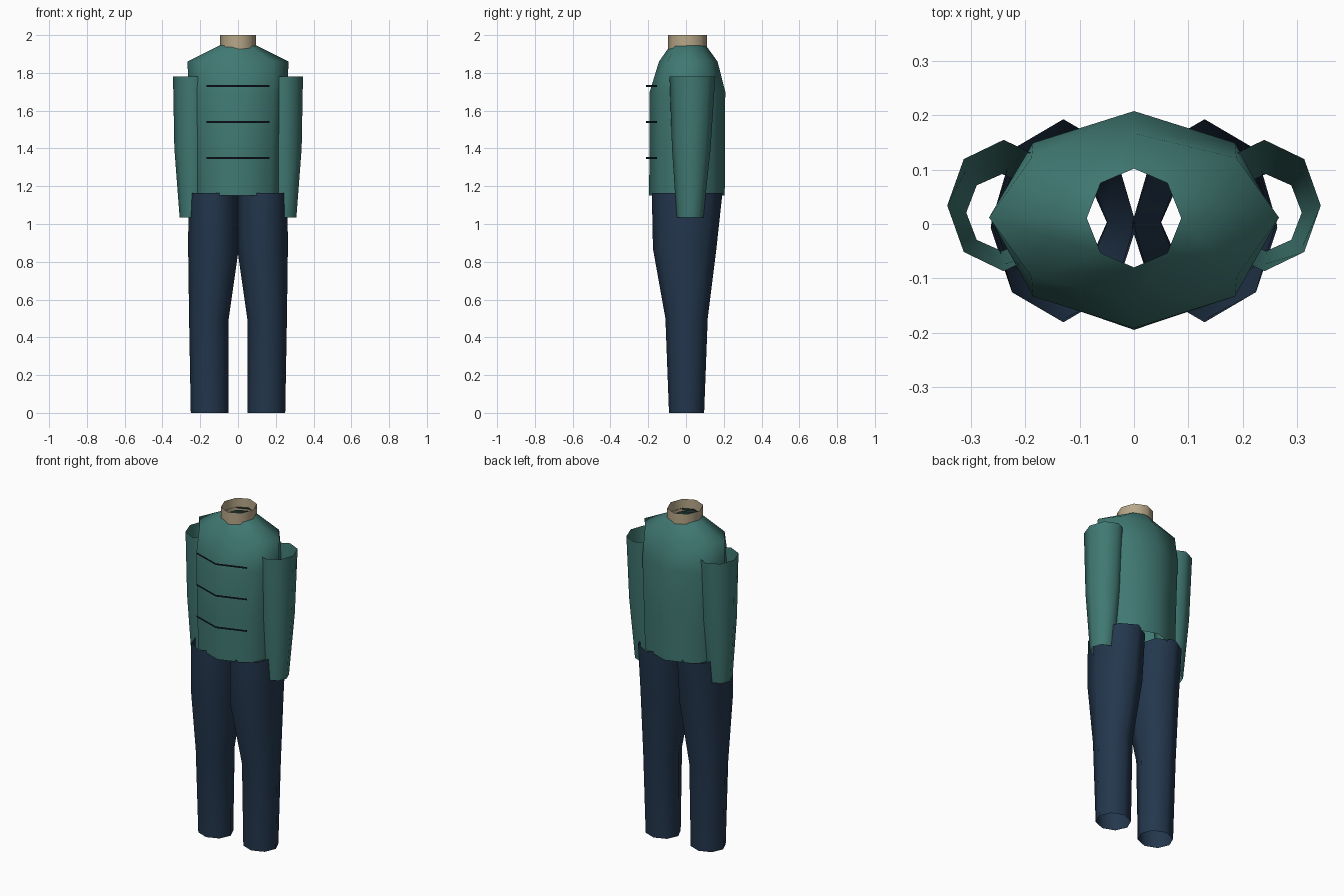
import bpy, bmesh
from math import cos, sin, tau

cube = bpy.data.objects.get("Cube")
if cube:
    bpy.data.objects.remove(cube, do_unlink=True)


def material(name, rgb):
    m = bpy.data.materials.new(name)
    m.use_nodes = True
    m.diffuse_color = (*rgb, 1)
    m.node_tree.nodes["Principled BSDF"].inputs["Base Color"].default_value = (*rgb, 1)
    return m


teal = material("teal cloth", (0.052, 0.19, 0.17))
navy = material("navy cloth", (0.017, 0.038, 0.075))
tan = material("tan skin", (0.48, 0.39, 0.25))
dark = material("dark braid", (0.006, 0.012, 0.02))


def finish(name, bm, mat):
    mesh = bpy.data.meshes.new(name)
    bm.to_mesh(mesh)
    bm.free()
    mesh.materials.append(mat)
    obj = bpy.data.objects.new(name, mesh)
    bpy.context.collection.objects.link(obj)
    return obj


def tube(name, rings, mat, cx_sign=1, sides=8):
    """Open smooth tube through elliptical rings (z, cx, cy, rx, ry), bottom to top."""
    bm = bmesh.new()
    loops = []
    for z, cx, cy, rx, ry in rings:
        loops.append([bm.verts.new((cx * cx_sign + rx * cos(tau * i / sides),
                                    cy + ry * sin(tau * i / sides), z))
                      for i in range(sides)])
    for low, high in zip(loops, loops[1:]):
        for i in range(sides):
            j = (i + 1) % sides
            bm.faces.new((low[i], low[j], high[j], high[i])).smooth = True
    return finish(name, bm, mat)


# Jacket body and neck
tube("jacket_body", [(1.15, 0, 0.005, 0.24, 0.20),
                     (1.40, 0, 0.006, 0.25, 0.20),
                     (1.70, 0, 0.008, 0.263, 0.20),
                     (1.86, 0, 0.012, 0.267, 0.155),
                     (1.95, 0, 0.011, 0.087, 0.091)], teal)
tube("neck", [(1.925, 0, 0.008, 0.096, 0.104),
              (2.0, 0, 0.008, 0.096, 0.104)], tan)

# Sleeves and trouser legs, one pair per side
for side, sign in (("left", 1), ("right", -1)):
    tube(side + "_sleeve", [(1.035, 0.243, 0.021, 0.066, 0.071),
                            (1.40, 0.240, 0.028, 0.097, 0.102),
                            (1.78, 0.240, 0.034, 0.104, 0.121)], teal, sign)
    tube(side + "_trouser_leg", [(0.0, 0.15, 0.003, 0.10, 0.093),
                                 (0.50, 0.154, 0.003, 0.105, 0.112),
                                 (0.87, 0.13, -0.007, 0.134, 0.168),
                                 (1.165, 0.13, 0.006, 0.132, 0.187)], navy, sign)

# Chest braids: thin upright ribbons bent around the front
for name, z in (("lower_braid", 1.35), ("middle_braid", 1.54), ("upper_braid", 1.73)):
    bm = bmesh.new()
    pairs = [[bm.verts.new((x, y, z + dz)) for dz in (-0.005, 0.005)]
             for x, y in ((-0.168, -0.154), (0, -0.211), (0.168, -0.154))]
    for a, b in zip(pairs, pairs[1:]):
        bm.faces.new((a[0], b[0], b[1], a[1]))
    finish(name, bm, dark)
